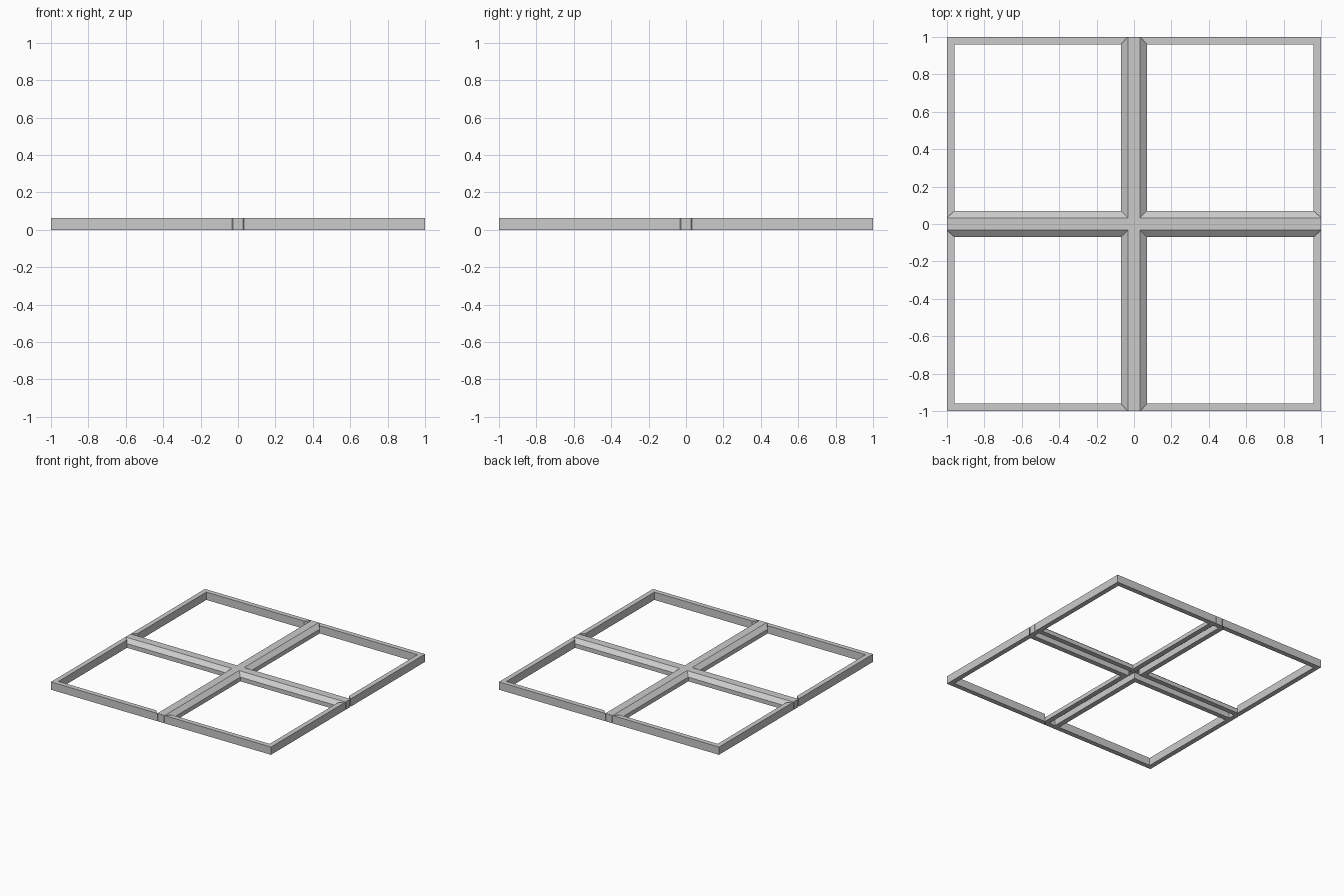
import bpy, bmesh

if "Cube" in bpy.data.objects:
    bpy.data.objects.remove(bpy.data.objects["Cube"])

H = 0.064      # total height
C = 0.033      # half width of the flat top of the cross bars
E = 0.07       # half width of the cross bars at their foot
T = 0.04       # outer frame thickness
LOW = 0.034    # height where the sloped shoulder meets the side wall
IN = 1 - T


def loft(name, bottom, top, mirror=(False, False)):
    """Solid between two matching loops of points."""
    bm = bmesh.new()
    a = [bm.verts.new(p) for p in bottom]
    b = [bm.verts.new(p) for p in top]
    n = len(a)
    bm.faces.new(a)
    bm.faces.new(b)
    for i in range(n):
        j = (i + 1) % n
        bm.faces.new((a[i], a[j], b[j], b[i]))
    bmesh.ops.recalc_face_normals(bm, faces=bm.faces)
    me = bpy.data.meshes.new(name)
    bm.to_mesh(me)
    bm.free()
    ob = bpy.data.objects.new(name, me)
    bpy.context.collection.objects.link(ob)
    if any(mirror):
        m = ob.modifiers.new("Mirror", 'MIRROR')
        m.use_axis = (mirror[0], mirror[1], False)
        m.use_mirror_merge = False
    return ob


def prism(name, outline, z0, z1, mirror=(False, False)):
    return loft(name, [(x, y, z0) for x, y in outline],
                [(x, y, z1) for x, y in outline], mirror)


# Outer frame corners, with ends mitred against the cross bars
prism("frame_corner", [(1, C), (1, 1), (C, 1), (E, IN), (IN, IN), (IN, E)],
      0, H, (True, True))

# Sloped cross bar sides, mitred at the centre and at the frame
profile = [(C - 0.005, 0), (E, 0), (E, LOW), (C, H), (C - 0.005, H)]
start = [(s, s, z) for s, z in profile]
end = [(1 - max(0, s - C) * T / (E - C), s, z) for s, z in profile]
swap = lambda pts: [(y, x, z) for x, y, z in pts]
loft("cross_bar_side_x", start, end, (True, True))
loft("cross_bar_side_y", swap(start), swap(end), (True, True))

# Top plate of the cross, leaving an open channel below
c = C - 0.005
prism("cross_top", [(c, c), (IN, c), (IN, -c), (c, -c), (c, -IN), (-c, -IN),
                    (-c, -c), (-IN, -c), (-IN, c), (-c, c), (-c, IN), (c, IN)],
      H - 0.014, H)

# Blocks closing the channel ends at the frame
end_block = [(IN, -c), (1, -c), (1, c), (IN, c)]
prism("end_block_x", end_block, 0, H, (True, False))
prism("end_block_y", [(y, x) for x, y in end_block], 0, H, (False, True))
